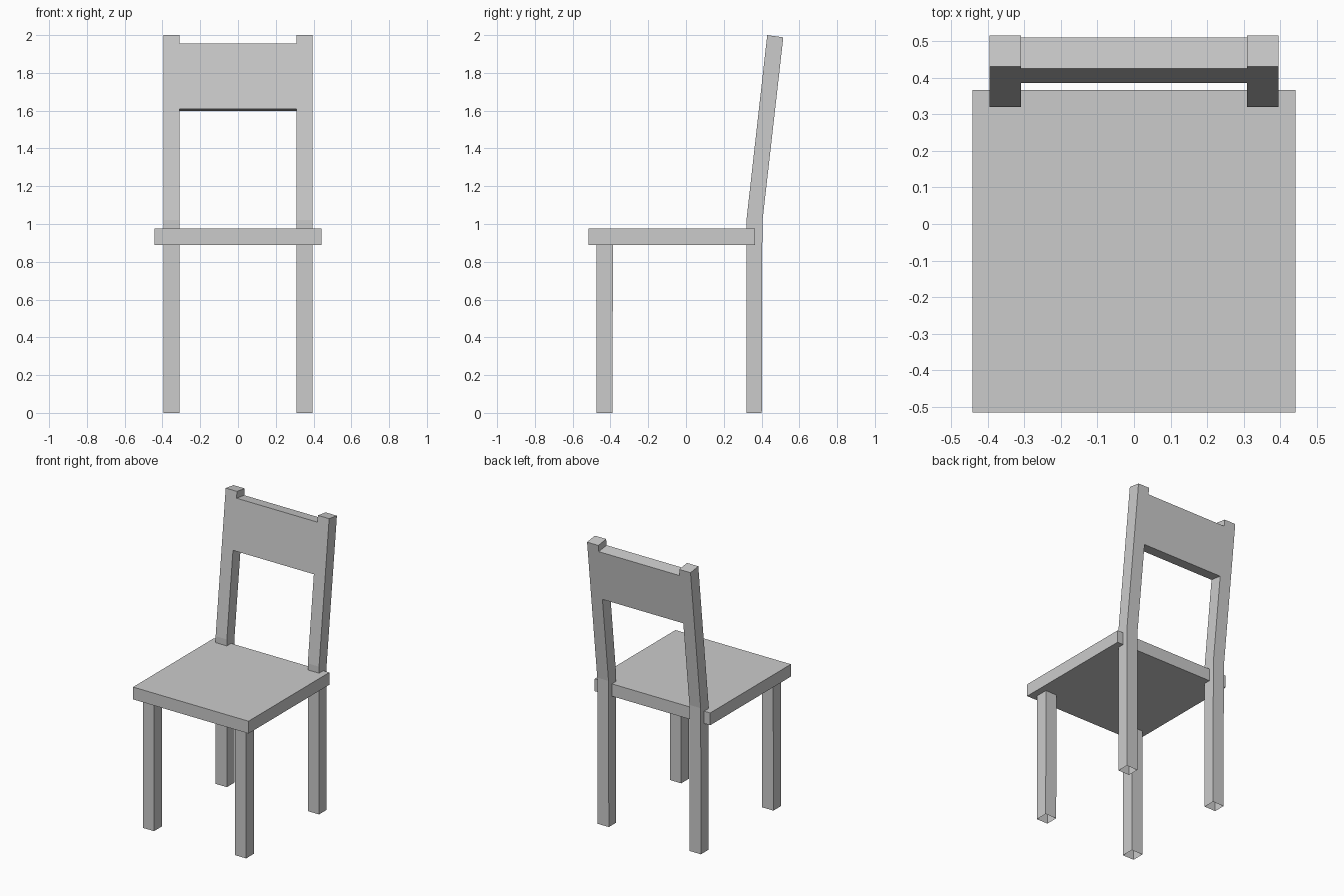
import bpy
import bmesh

if "Cube" in bpy.data.objects:
    bpy.data.objects.remove(bpy.data.objects["Cube"], do_unlink=True)

GREY = (0.6, 0.6, 0.6, 1.0)
grey = bpy.data.materials.new("plain grey")
grey.use_nodes = True
grey.diffuse_color = GREY
grey.node_tree.nodes["Principled BSDF"].inputs["Base Color"].default_value = GREY


def loft(name, x0, x1, sections, cap_start=True, cap_end=True):
    """Box-like tube through sections, each a (front, back) pair of (y, z) points."""
    bm = bmesh.new()
    rings = []
    for front, back in sections:
        corners = [(x0, *front), (x1, *front), (x1, *back), (x0, *back)]
        rings.append([bm.verts.new(c) for c in corners])
    for low, high in zip(rings, rings[1:]):
        for i in range(4):
            j = (i + 1) % 4
            bm.faces.new((low[i], low[j], high[j], high[i]))
    if cap_start:
        bm.faces.new(rings[0][::-1])
    if cap_end:
        bm.faces.new(rings[-1])
    mesh = bpy.data.meshes.new(name)
    bm.to_mesh(mesh)
    bm.free()
    mesh.materials.append(grey)
    obj = bpy.data.objects.new(name, mesh)
    bpy.context.collection.objects.link(obj)
    return obj


def level(y0, y1, z):
    return (y0, z), (y1, z)


# Slope of the reclined back, from the bend to the top of the posts
BEND, TOP = ((0.32, 1.02), (0.404, 1.01)), ((0.43, 2.0), (0.515, 1.988))


def on_back(z):
    """Section across the reclined back at the given front height."""
    t = (z - BEND[0][1]) / (TOP[0][1] - BEND[0][1])
    return [tuple(a + (b - a) * t for a, b in zip(p, q)) for p, q in zip(BEND, TOP)]


# Seat slab
loft("seat", -0.441, 0.441, [level(-0.515, 0.366, 0.89), level(-0.515, 0.366, 0.975)])

# Legs, open at the floor; the rear ones carry on up as back posts
for side, x0, x1 in (("left", 0.309, 0.395), ("right", -0.395, -0.309)):
    loft(side + "_front_leg", x0, x1,
         [level(-0.475, -0.389, 0), level(-0.475, -0.387, 0.89)],
         cap_start=False, cap_end=False)
    loft(side + "_back_post", x0, x1,
         [level(0.32, 0.401, 0), BEND, TOP], cap_start=False)

# Backrest panel, flush with the posts
loft("backrest", -0.309, 0.309, [on_back(1.61), on_back(1.955)])
